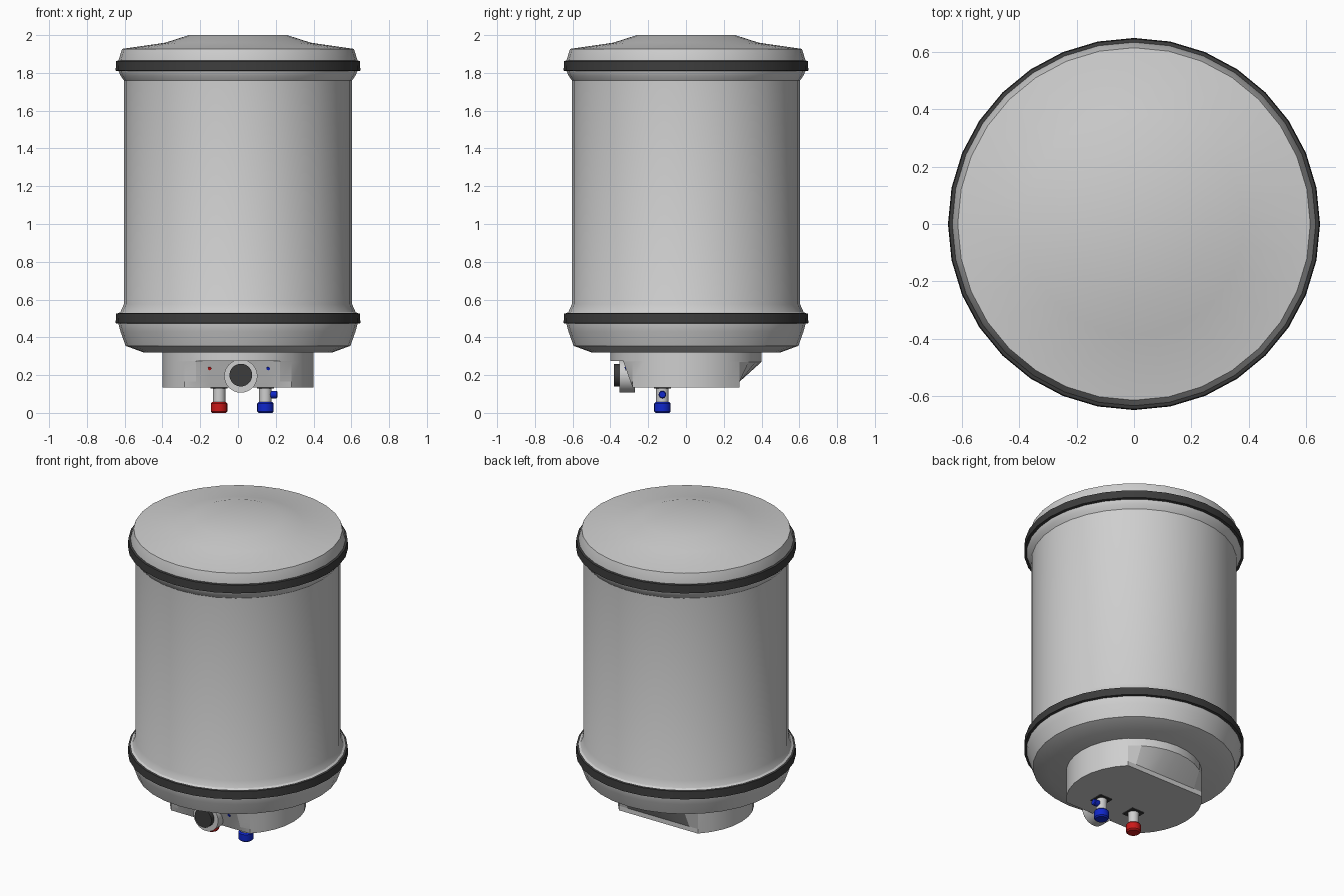
import bpy, bmesh, math
from mathutils import Matrix, Vector

if "Cube" in bpy.data.objects:
    bpy.data.objects.remove(bpy.data.objects["Cube"])

SIDES = 32


def material(name, r, g, b):
    m = bpy.data.materials.new(name)
    m.diffuse_color = (r, g, b, 1)
    m.use_nodes = True
    m.node_tree.nodes["Principled BSDF"].inputs["Base Color"].default_value = m.diffuse_color
    return m


GREY = material("light_grey", 0.62, 0.62, 0.62)
DARK = material("dark_grey", 0.045, 0.045, 0.045)
RED = material("red", 0.60, 0.01, 0.01)
BLUE = material("blue", 0.005, 0.02, 0.60)


def finish(name, bm, mat, angle=30):
    bmesh.ops.remove_doubles(bm, verts=bm.verts, dist=1e-5)
    bmesh.ops.recalc_face_normals(bm, faces=bm.faces)
    me = bpy.data.meshes.new(name)
    bm.to_mesh(me)
    bm.free()
    me.materials.append(mat)
    ob = bpy.data.objects.new(name, me)
    bpy.context.collection.objects.link(ob)
    bpy.context.view_layer.objects.active = ob
    ob.select_set(True)
    bpy.ops.object.shade_smooth_by_angle(angle=math.radians(angle))
    ob.select_set(False)
    return ob


def stack(name, rings, mat, angle=30, sides=SIDES, matrix=Matrix()):
    """Rings of (radius, z, front limit, back limit), skinned and capped."""
    bm = bmesh.new()
    loops = []
    for r, z, front, back in rings:
        loop = []
        for i in range(sides):
            a = 2 * math.pi * i / sides
            y = min(max(r * math.sin(a), front), back)
            loop.append(bm.verts.new((r * math.cos(a), y, z)))
        loops.append(loop)
    for lo, hi in zip(loops, loops[1:]):
        for i in range(sides):
            j = (i + 1) % sides
            bm.faces.new((lo[i], lo[j], hi[j], hi[i]))
    bm.faces.new(loops[0][::-1])
    bm.faces.new(loops[-1])
    bmesh.ops.dissolve_degenerate(bm, dist=1e-5, edges=bm.edges)
    bm.transform(matrix)
    return finish(name, bm, mat, angle)


def lathe(name, profile, mat, angle=30, sides=SIDES, matrix=Matrix()):
    return stack(name, [(r, z, -9, 9) for r, z in profile], mat, angle, sides, matrix)


def rod(name, start, end, radius, mat, sides=16, bevel=0.0):
    """Cylinder between two points, with optional chamfered ends."""
    s, e = Vector(start), Vector(end)
    d = e - s
    length = d.length
    m = Matrix.Translation(s) @ d.to_track_quat('Z', 'Y').to_matrix().to_4x4()
    prof = [(radius, 0), (radius, length)]
    if bevel:
        prof = [(radius - bevel, 0), (radius, bevel),
                (radius, length - bevel), (radius - bevel, length)]
    return lathe(name, prof, mat, 30, sides, m)


# Tank shell with flared rims and a domed lid
lathe("tank_shell", [
    (0.50, 0.32), (0.595, 0.355), (0.622, 0.43), (0.634, 0.475), (0.634, 0.527),
    (0.622, 0.535), (0.604, 0.575), (0.604, 1.76), (0.622, 1.785), (0.634, 1.815),
    (0.634, 1.862), (0.614, 1.927), (0.385, 1.96), (0.26, 2.0)], GREY)

# Dark sealing bands
for label, z in (("lower", 0.475), ("upper", 1.812)):
    lathe(label + "_band", [(0.636, z - 0.003), (0.648, z), (0.645, z + 0.05),
                            (0.634, z + 0.053)], DARK)

# Base housing: sloping control panel in front, undercut at the back
stack("base_housing", [
    (0.40, 0.135, -0.283, 0.283), (0.40, 0.165, -0.294, 0.283),
    (0.40, 0.27, -0.331, 0.40), (0.40, 0.275, -0.333, 0.40),
    (0.40, 0.276, -0.40, 0.40), (0.40, 0.325, -0.40, 0.40)], GREY, 20)

# Thermostat knob
rod("knob_ring", (0.015, -0.27, 0.195), (0.015, -0.352, 0.195), 0.088, GREY, 32)
rod("knob_dial", (0.015, -0.35, 0.20), (0.015, -0.38, 0.20), 0.06, DARK, 32)

# Indicator lamps on the sloping panel
slope = Vector((0, -0.14, -0.05)).normalized()
for label, x, mat in (("hot", -0.15, RED), ("cold", 0.16, BLUE)):
    p = Vector((x, -0.3187, 0.235))
    rod(label + "_lamp", p - slope * 0.004, p + slope * 0.004, 0.009, mat, 12)

# Water pipes with coloured caps and dark surrounds
for label, x, mat in (("hot", -0.10, RED), ("cold", 0.145, BLUE)):
    rod(label + "_pipe", (x, -0.125, 0.04), (x, -0.125, 0.15), 0.033, GREY)
    rod(label + "_cap", (x, -0.125, 0.0), (x, -0.125, 0.058), 0.044, mat, 16, 0.008)
    bm = bmesh.new()
    bmesh.ops.create_cube(bm, size=1, matrix=Matrix.Translation((x, -0.125, 0.134))
                          @ Matrix.Diagonal((0.09, 0.09, 0.008, 1)))
    finish(label + "_pipe_surround", bm, DARK)

# Relief valve on the cold pipe
rod("relief_valve", (0.165, -0.125, 0.097), (0.208, -0.125, 0.097), 0.02, BLUE, 16, 0.004)
